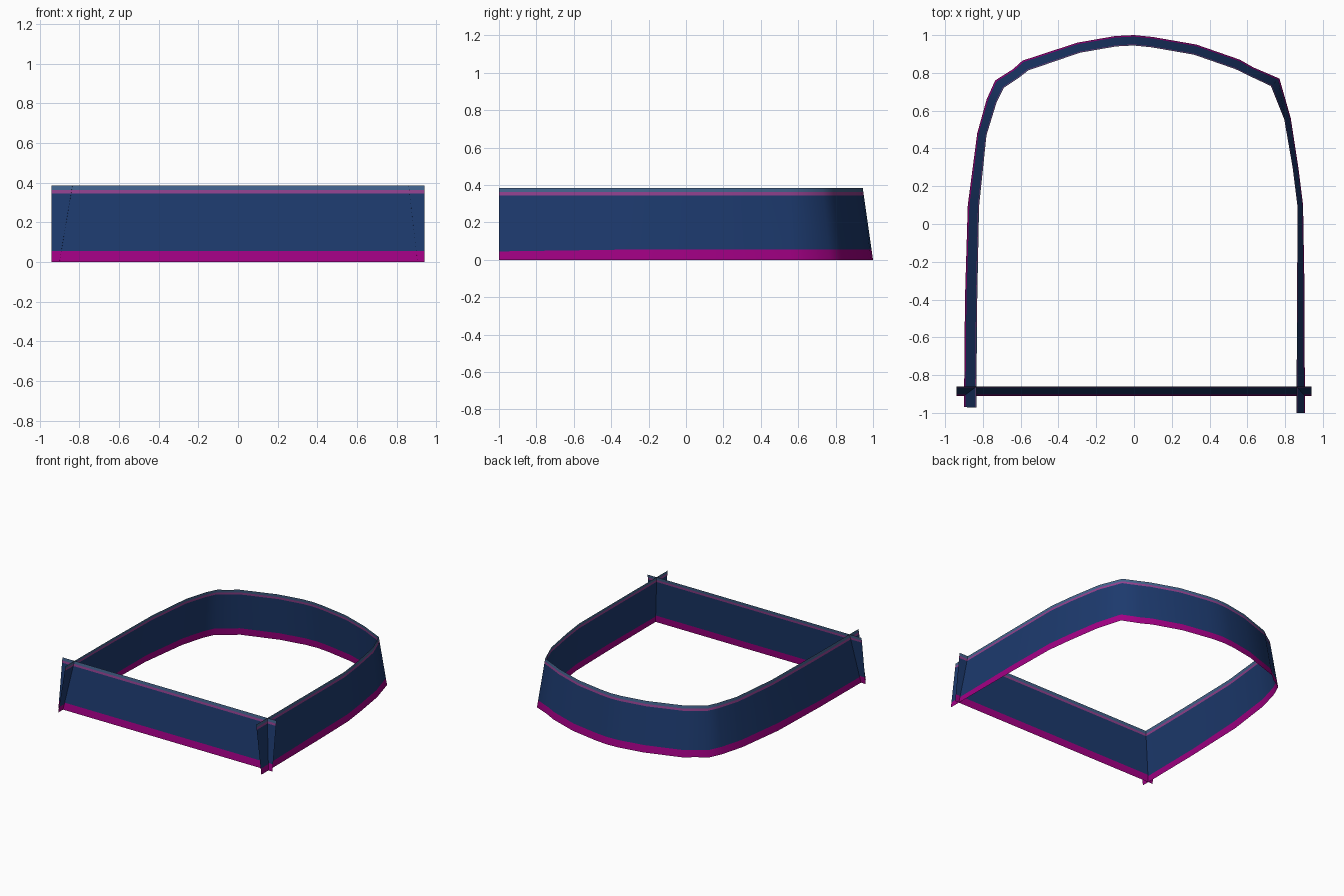
import bpy
from mathutils import Vector

default = bpy.data.objects.get("Cube")
if default:
    bpy.data.objects.remove(default, do_unlink=True)


def make_material(name, colour):
    mat = bpy.data.materials.new(name)
    mat.use_nodes = True
    mat.diffuse_color = (*colour, 1)
    mat.node_tree.nodes["Principled BSDF"].inputs["Base Color"].default_value = (*colour, 1)
    return mat


materials = [
    make_material("magenta band", (0.36, 0.0, 0.23)),
    make_material("navy panel", (0.012, 0.042, 0.155)),
    make_material("pink stripe", (0.28, 0.053, 0.27)),
    make_material("grey blue rim", (0.056, 0.125, 0.265)),
]

HEIGHT = 0.385
STRIPE, RIM = 0.345, 0.362   # lower edges of the pink stripe and the rim


def leaning_sheet(name, foot, head, band_tops):
    """Open sheet between a foot line and a head line, coloured in bands by height."""
    columns = [(0, top, STRIPE, RIM, HEIGHT) for top in band_tops]
    verts = [f.lerp(h, z / HEIGHT) + Vector((0, 0, z))
             for f, h, column in zip(foot, head, columns) for z in column]
    rows = len(materials) + 1
    faces, slots = [], []
    for i in range(len(foot) - 1):
        for band in range(len(materials)):
            a = i * rows + band
            faces.append((a, a + 1, a + rows + 1, a + rows))
            slots.append(band)
    mesh = bpy.data.meshes.new(name)
    mesh.from_pydata(verts, [], faces)
    for mat in materials:
        mesh.materials.append(mat)
    for face, slot in zip(mesh.polygons, slots):
        face.material_index = slot
    mesh.update()
    obj = bpy.data.objects.new(name, mesh)
    bpy.context.collection.objects.link(obj)
    return obj


# Curved wall: foot line from the left of the front, round the back, to the right
# (x, y, inward lean of the top edge)
path = [
    (-.9, -.97, .065), (-.895, -.4, .065), (-.88, .1, .06), (-.83, .48, .05),
    (-.78, .66, .055), (-.735, .76, .06), (-.64, .82, .055), (-.59, .865, .06),
    (-.3, .96, .055), (-.1, .995, .055), (0, 1, .055), (.1, .99, .055),
    (.33, .95, .055), (.56, .87, .055), (.63, .83, .05), (.77, .77, .06),
    (.83, .56, .035), (.87, .3, .03), (.895, .1, .03), (.902, -.3, .038),
    (.905, -1, .045),
]
foot = [Vector((x, y, 0)) for x, y, lean in path]
head = []
for i, point in enumerate(foot):
    before = (point - foot[max(i - 1, 0)]).normalized()
    after = (foot[min(i + 1, len(foot) - 1)] - point).normalized()
    along = (before + after).normalized()
    head.append(point + Vector((along.y, -along.x, 0)) * path[i][2])
# The magenta band narrows a little towards the front ends
band_tops = [0.045 if p.y < -0.35 else 0.055 for p in foot]
curved_wall = leaning_sheet("curved_wall", foot, head, band_tops)

# Straight front panel, crossing both ends of the curved wall
front_panel = leaning_sheet(
    "front_panel",
    [Vector((x, -.91, 0)) for x in (.94, -.94)],
    [Vector((x, -.86, 0)) for x in (.94, -.94)],
    [0.055, 0.055])

# Smooth shading along the curve, sharp only at tight corners
bpy.ops.object.select_all(action="DESELECT")
curved_wall.select_set(True)
bpy.context.view_layer.objects.active = curved_wall
bpy.ops.object.shade_smooth_by_angle(angle=1.0)
